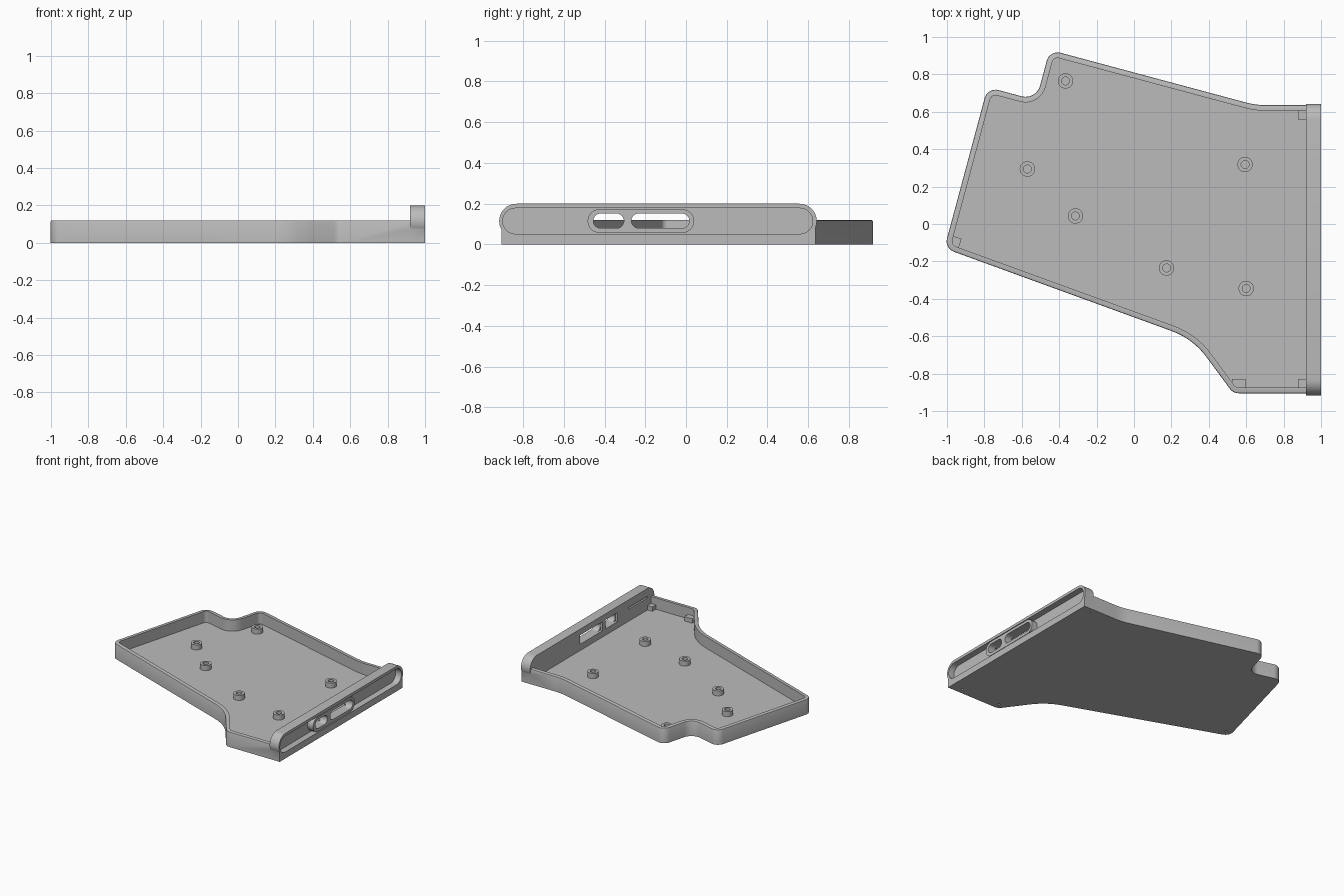
import bpy, bmesh
from math import pi, cos, sin, tan, radians
from mathutils import Vector, Matrix

old = bpy.data.objects.get("Cube")
if old:
    bpy.data.objects.remove(old, do_unlink=True)

grey = bpy.data.materials.new("plain grey")
grey.use_nodes = True
grey.diffuse_color = (0.5, 0.5, 0.5, 1)
grey.node_tree.nodes["Principled BSDF"].inputs["Base Color"].default_value = (0.5, 0.5, 0.5, 1)

FLOOR, RIM, WALL = 0.03, 0.12, 0.03


def finish(bm, name):
    bmesh.ops.recalc_face_normals(bm, faces=bm.faces)
    mesh = bpy.data.meshes.new(name)
    bm.to_mesh(mesh)
    bm.free()
    mesh.materials.append(grey)
    ob = bpy.data.objects.new(name, mesh)
    bpy.context.collection.objects.link(ob)
    return ob


def prism(name, pts, lo, hi, axis="z", bevel=0):
    """Extrude a 2D outline along z (points are x, y) or along x (points are y, z)."""
    place = (lambda p, h: (p[0], p[1], h)) if axis == "z" else (lambda p, h: (h, p[0], p[1]))
    bm = bmesh.new()
    low = [bm.verts.new(place(p, lo)) for p in pts]
    high = [bm.verts.new(place(p, hi)) for p in pts]
    bm.faces.new(low)
    top = bm.faces.new(high)
    n = len(pts)
    for i in range(n):
        j = (i + 1) % n
        bm.faces.new((low[i], low[j], high[j], high[i]))
    bmesh.ops.recalc_face_normals(bm, faces=bm.faces)
    if bevel:
        bmesh.ops.bevel(bm, geom=list(top.edges), offset=bevel, segments=2,
                        profile=0.5, affect="EDGES")
    return finish(bm, name)


def rect(x0, x1, y0, y1):
    return [(x0, y0), (x1, y0), (x1, y1), (x0, y1)]


def stadium(y0, y1, z, r, n=16):
    ends = ((y1 - r, -pi / 2), (y0 + r, pi / 2))
    return [(c + r * cos(a + pi * i / n), z + r * sin(a + pi * i / n))
            for c, a in ends for i in range(n + 1)]


def circle(x, y, r, n=16):
    return [(x + r * cos(2 * pi * i / n), y + r * sin(2 * pi * i / n)) for i in range(n)]


def rounded(corners, inset=0, n=8):
    """Offset a clockwise corner list inwards and round each corner by its radius."""
    pts = [Vector(c[:2]) for c in corners]
    out = []
    for i, p in enumerate(pts):
        d0 = (p - pts[i - 1]).normalized()
        d1 = (pts[(i + 1) % len(pts)] - p).normalized()
        turn = d0.x * d1.y - d0.y * d1.x
        n0, n1 = Vector((d0.y, -d0.x)), Vector((d1.y, -d1.x))
        mitre = (n0 + n1) / (1 + n0.dot(n1))
        r = corners[i][2]
        if r == 0:
            out.append(p + mitre * inset)
            continue
        sign = 1 if turn < 0 else -1
        centre = p + mitre * r * sign
        rr = r - sign * inset
        a0 = -n0 * sign
        sweep = d0.angle_signed(d1)
        for k in range(n + 1):
            v = a0.copy()
            v.rotate(Matrix.Rotation(-sweep * k / n, 2))
            out.append(centre + v * rr)
    return out


def combine(target, tool, operation):
    mod = target.modifiers.new("cut", "BOOLEAN")
    mod.operation, mod.solver, mod.object = operation, "EXACT", tool
    bpy.context.view_layer.objects.active = target
    bpy.ops.object.modifier_apply(modifier=mod.name)
    bpy.data.objects.remove(tool, do_unlink=True)


# Tray shell: corners are x, y, rounding radius, going clockwise
outline = [(1, -0.905, 0), (0.53, -0.905, 0.06), (0.316, -0.614, 0.4),
           (-1.014, -0.13, 0.06), (-0.783, 0.7315, 0.06), (-0.523, 0.662, 0.08),
           (-0.451, 0.931, 0.06), (0.653, 0.635, 0.45), (1, 0.635, 0)]
tray = prism("tray_shell", rounded(outline), 0, RIM, bevel=0.007)
combine(tray, prism("cavity", rounded(outline, WALL), FLOOR, 0.3), "DIFFERENCE")

# Connector end wall with rounded ends, recessed on its outer face
base = prism("end_base", rect(0.92, 1, -0.905, 0.635), 0, 0.115)
combine(base, prism("end_plate", stadium(-0.917, 0.642, 0.115, 0.085), 0.92, 1, "x"), "UNION")
combine(tray, base, "UNION")
combine(tray, prism("recess", stadium(-0.9, 0.622, 0.115, 0.063), 0.95, 1.1, "x"), "DIFFERENCE")

# Collar around the ports
combine(tray, prism("collar", stadium(-0.483, 0.04, 0.115, 0.058), 0.94, 0.998, "x"), "UNION")

# Two port openings, each with a square pocket on the inner side
for y0, y1 in ((-0.455, -0.305), (-0.268, 0.016)):
    combine(tray, prism("port", stadium(y0, y1, 0.116, 0.036), 0.9, 1.1, "x"), "DIFFERENCE")
    combine(tray, prism("pocket", rect(y0, y1, 0.08, 0.152), 0.9, 0.94, "x"), "DIFFERENCE")

# Thin blind slit in the inner side of the end wall
combine(tray, prism("slit", rect(-0.83, -0.59, 0.125, 0.138), 0.9, 0.935, "x"), "DIFFERENCE")

# Corner tabs, with small screw holes beneath
tilted = [Matrix.Rotation(radians(-17), 2) @ Vector(p) + Vector((-0.955, -0.1))
          for p in rect(-0.025, 0.025, -0.03, 0.03)]
tabs = {"back_end": rect(0.877, 0.93, 0.558, 0.615),
        "front_end": rect(0.877, 0.93, -0.885, -0.83),
        "front_middle": rect(0.525, 0.595, -0.885, -0.83),
        "far_corner": tilted}
for label, pts in tabs.items():
    prism("corner_tab_" + label, pts, FLOOR - 0.005, 0.065)
    x, y = (sum(p[k] for p in pts) / 4 for k in (0, 1))
    combine(tray, prism("screw_hole", circle(x, y, 0.008), -0.05, 0.02), "DIFFERENCE")


# Hollow screw posts on the floor
def post(name, x, y, r=0.041, hole=0.021, top=0.07):
    bm = bmesh.new()
    section = [(r, FLOOR - 0.003), (r, top), (hole, top), (hole, FLOOR - 0.003)]
    verts = [bm.verts.new((x + a, y, z)) for a, z in section]
    edges = [bm.edges.new(pair) for pair in zip(verts, verts[1:])]
    bmesh.ops.spin(bm, geom=verts + edges, cent=(x, y, 0), axis=(0, 0, 1),
                   angle=2 * pi, steps=32)
    bmesh.ops.remove_doubles(bm, verts=bm.verts, dist=0.0005)
    return finish(bm, name)


spots = [(-0.366, 0.765), (-0.57, 0.294), (-0.313, 0.043),
         (0.174, -0.235), (0.6, -0.345), (0.594, 0.318)]
for i, (x, y) in enumerate(spots, 1):
    post(f"screw_post_{i}", x, y)

# Smooth the curved walls, keep the edges crisp
bpy.ops.object.select_all(action="DESELECT")
for ob in bpy.context.scene.objects:
    if ob.type == "MESH" and ob.name.startswith(("tray", "screw_post")):
        ob.select_set(True)
bpy.context.view_layer.objects.active = tray
bpy.ops.object.shade_smooth_by_angle(angle=radians(30))
